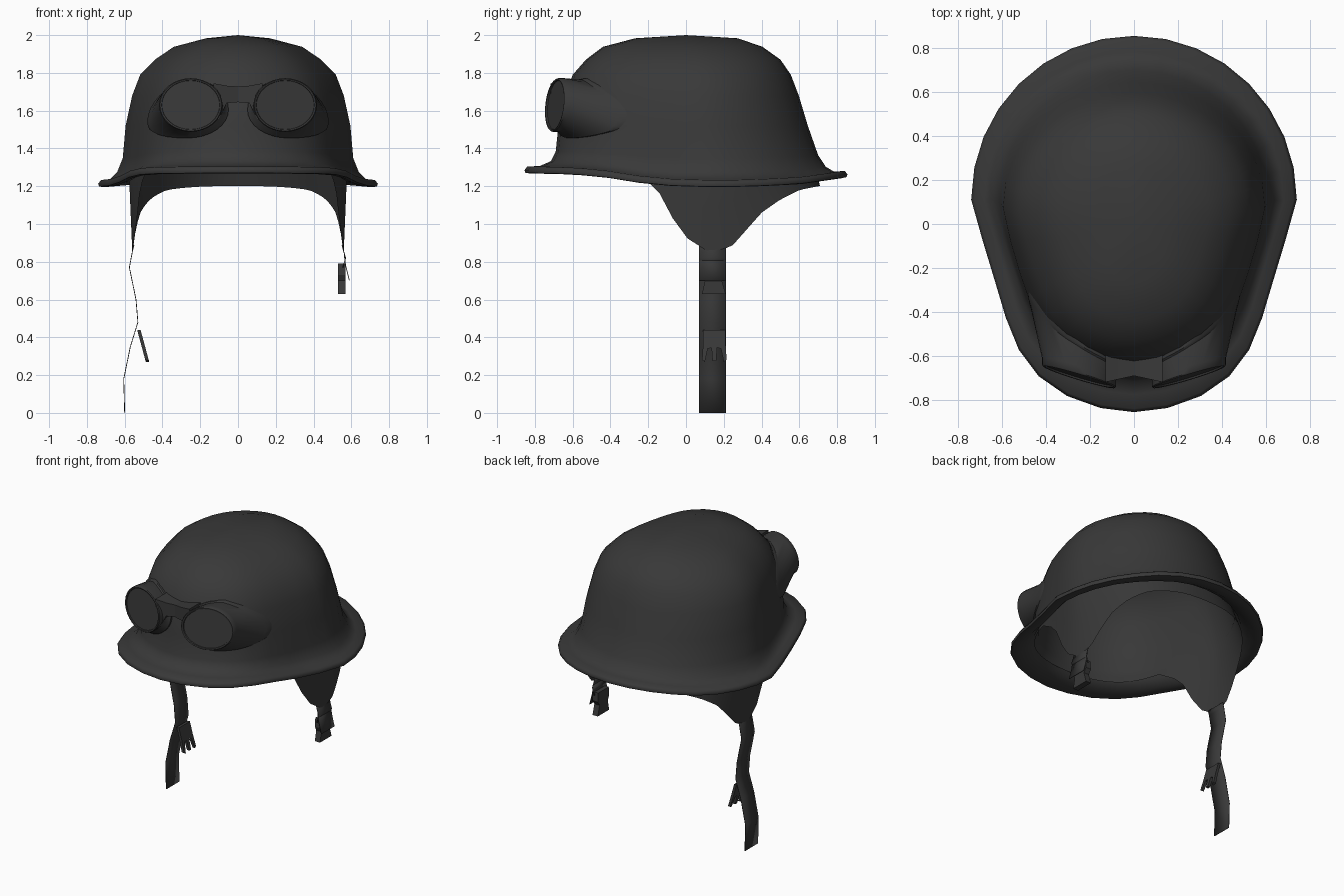
import bpy, bmesh, math
from math import sin, cos, pi, radians

if "Cube" in bpy.data.objects:
    bpy.data.objects.remove(bpy.data.objects["Cube"])

mat = bpy.data.materials.new("charcoal")
mat.diffuse_color = (0.04, 0.04, 0.04, 1)
mat.use_nodes = True
mat.node_tree.nodes["Principled BSDF"].inputs["Base Color"].default_value = mat.diffuse_color


def finish(bm, name, angle=40):
    bmesh.ops.recalc_face_normals(bm, faces=bm.faces)
    me = bpy.data.meshes.new(name)
    bm.to_mesh(me)
    bm.free()
    ob = bpy.data.objects.new(name, me)
    bpy.context.collection.objects.link(ob)
    me.materials.append(mat)
    bpy.ops.object.select_all(action='DESELECT')
    ob.select_set(True)
    bpy.context.view_layer.objects.active = ob
    bpy.ops.object.shade_smooth_by_angle(angle=radians(angle))
    return ob


def loft(name, rings, tip=None, cap=False, angle=40):
    """Skin closed rings; end in a tip point or a flat cap."""
    bm = bmesh.new()
    vs = [[bm.verts.new(p) for p in r] for r in rings]
    n = len(vs[0])
    for a, b in zip(vs, vs[1:]):
        for i in range(n):
            j = (i + 1) % n
            bm.faces.new((a[i], a[j], b[j], b[i]))
    if tip:
        t = bm.verts.new(tip)
        for i in range(n):
            bm.faces.new((vs[-1][i], vs[-1][(i + 1) % n], t))
    if cap:
        bm.faces.new(vs[-1])
    return finish(bm, name, angle)


def prism(name, outline, place):
    """Extrude a flat outline; place(u, v, side) gives the 3D point."""
    bm = bmesh.new()
    a, b = [[bm.verts.new(place(u, v, s)) for u, v in outline] for s in (-1, 1)]
    bm.faces.new(a)
    bm.faces.new(b)
    for i in range(len(a)):
        j = (i + 1) % len(a)
        bm.faces.new((a[i], a[j], b[j], b[i]))
    return finish(bm, name, 20)


def ribbon(name, path, y0=0.07, y1=0.213):
    """Thin strap following an (x, z) path."""
    bm = bmesh.new()
    rows = [[bm.verts.new((x, y, z)) for y in (y0, y1)] for x, z in path]
    for a, b in zip(rows, rows[1:]):
        bm.faces.new((a[0], a[1], b[1], b[0]))
    ob = finish(bm, name, 20)
    m = ob.modifiers.new("thickness", 'SOLIDIFY')
    m.thickness = 0.004
    m.offset = 0


def interp(table, v):
    if v <= table[0][0]:
        return table[0][1]
    for (a, p), (b, q) in zip(table, table[1:]):
        if v <= b:
            return p + (q - p) * (v - a) / (b - a)
    return table[-1][1]


def egg(t, w, yf, yb, n=2.0):
    """Point on an egg-shaped plan, pinched ahead of the ears, blunt in front."""
    c = (yf + yb) / 2 + 0.15 * w
    e = 2 / n
    x = w * math.copysign(abs(cos(t)) ** e, cos(t))
    s = math.copysign(abs(sin(t)) ** e, sin(t))
    if s < 0:
        x *= 1 - (0.075 if w > 0.63 else 0.05) * sin(4 * math.asin(min(1, -sin(t))))
    return x, c + s * ((yb - c) if s > 0 else (c - yf))


# ---- Helmet shell: half width, front y, back y, height, share of brim dip
DIP = [(-.85, 0), (-.6, -.005), (-.4, -.025), (-.2, -.058), (0, -.072),
       (.3, -.072), (.6, -.058), (.85, -.022)]
SHELL = [(.58, -.66, .655, 1.40, .5), (.615, -.69, .705, 1.32, .8),
         (.665, -.75, .765, 1.285, 1),
         (.71, -.82, .82, 1.268, 1),
         (.735, -.85, .85, 1.270, 1), (.74, -.855, .855, 1.285, 1),
         (.725, -.84, .84, 1.305, 1), (.68, -.775, .785, 1.308, 1),
         (.64, -.715, .74, 1.335, .85), (.61, -.69, .70, 1.385, .5),
         (.595, -.675, .645, 1.52, 0), (.56, -.64, .597, 1.68, 0),
         (.518, -.60, .555, 1.79, 0), (.44, -.53, .50, 1.87, 0),
         (.34, -.44, .405, 1.938, 0), (.17, -.27, .275, 1.983, 0)]
BODY = SHELL[9:]


def shell_ring(r, n, inset=0.0):
    w, yf, yb, z, k = r
    out = []
    for i in range(n):
        x, y = egg(2 * pi * i / n, w - inset, yf + inset, yb - inset)
        out.append((x, y, z - inset * 0.6 + k * interp(DIP, y)))
    return out


loft("helmet_shell", [shell_ring(r, 32) for r in SHELL], tip=(0, 0, 2.0), angle=60)

# ---- Inner liner with ear flaps hanging at both sides
FLAP = [(-.32, 1.3), (-.16, 1.2), (-.07, 1.03), (.04, .88), (.07, .86), (.21, .86),
        (.25, .89), (.4, 1.06), (.5, 1.13), (.6, 1.18), (.7, 1.2)]
N = 72
upper = [shell_ring(r, N, 0.03) for r in BODY]
edge = []
for i in range(N):
    x, y = egg(2 * pi * i / N, .56, -.66, .71, 2.4)
    edge.append((x, y, interp(FLAP, y)))
middle = [((a[0] + b[0]) / 2, (a[1] + b[1]) / 2, (a[2] + b[2]) / 2)
          for a, b in zip(edge, upper[0])]
loft("liner", [edge, middle] + upper, tip=(0, 0, 1.975), angle=60)


# ---- Goggles resting on the shell front
def shell_y(x, z):
    w, yf, yb = (interp([(r[3], r[k]) for r in BODY], z) for k in range(3))
    lo, hi = -pi / 2, 0
    for _ in range(30):
        mid = (lo + hi) / 2
        if egg(mid, w, yf, yb)[0] < x:
            lo = mid
        else:
            hi = mid
    return egg(lo, w, yf, yb)[1]


def rear_ring(side, scale, off, n=32):
    """Cup edge on the shell: boxy and low towards the temple."""
    out = []
    for i in range(n):
        c, s = cos(2 * pi * i / n), sin(2 * pi * i / n)
        drop = .06 * max(0, c)
        if c > 0 and s < 0:
            c, s = c ** .7, -abs(s) ** .7
        h = .165 if s > 0 else .15 - drop
        x, z = .265 + .215 * scale * c, 1.605 - drop + h * scale * s
        out.append((side * x, shell_y(x, z) + off, z))
    return out


def front_ring(side, scale, off, n=32):
    out = []
    for i in range(n):
        a = 2 * pi * i / n
        x, z = .25 + .168 * scale * cos(a), 1.63 + .142 * scale * sin(a)
        out.append((side * x, -.69 + .3 * (x - .25) + .1 * (z - 1.63) + off, z))
    return out


# Nose bridge half: arched piece joining the cups
BRIDGE = [(0, 1.728), (.06, 1.732), (.13, 1.745), (.13, 1.54), (.10, 1.56),
          (.06, 1.64), (0, 1.645)]

for side, label in ((-1, "left"), (1, "right")):
    loft("goggle_cup_" + label, [
        rear_ring(side, 1.0, .03), rear_ring(side, 1.0, -.012),
        rear_ring(side, .96, -.02), front_ring(side, 1.0, .03),
        front_ring(side, 1.0, .0), front_ring(side, .97, -.006),
        front_ring(side, .92, -.004), front_ring(side, .91, .004)],
        cap=True, angle=35)
    prism("goggle_bridge_" + label, BRIDGE,
          lambda x, z, s: (side * x, -.69 - .22 * x if s < 0 else shell_y(x, z) + .02, z))

# ---- Chin straps
ribbon("long_strap", [(-.55, .89), (-.558, .86), (-.575, .77), (-.54, .60),
                      (-.53, .48), (-.57, .35), (-.605, .18), (-.60, 0)])
ribbon("short_strap", [(.55, .89), (.558, .86), (.57, .82), (.555, .77)])
ribbon("strap_tail", [(.562, .84), (.57, .78), (.59, .70)])

# Buckle socket on the short strap
socket = [(.09, .79), (.205, .79), (.21, .73), (.19, .70), (.21, .63),
          (.085, .63), (.10, .70), (.085, .73)]
prism("buckle_socket", socket, lambda y, z, s: (.55 + .02 * s, y, z))

# Three-pronged clip hanging at an angle from the long strap
clip = [(.09, .44), (.21, .44), (.21, .36), (.215, .28), (.20, .27), (.185, .34),
        (.165, .345), (.16, .275), (.14, .275), (.135, .345), (.115, .34),
        (.10, .27), (.085, .28), (.09, .36)]
prism("buckle_clip", clip,
      lambda y, z, s: (-.525 + (.44 - z) * .27 + .009 * s, y, z))
